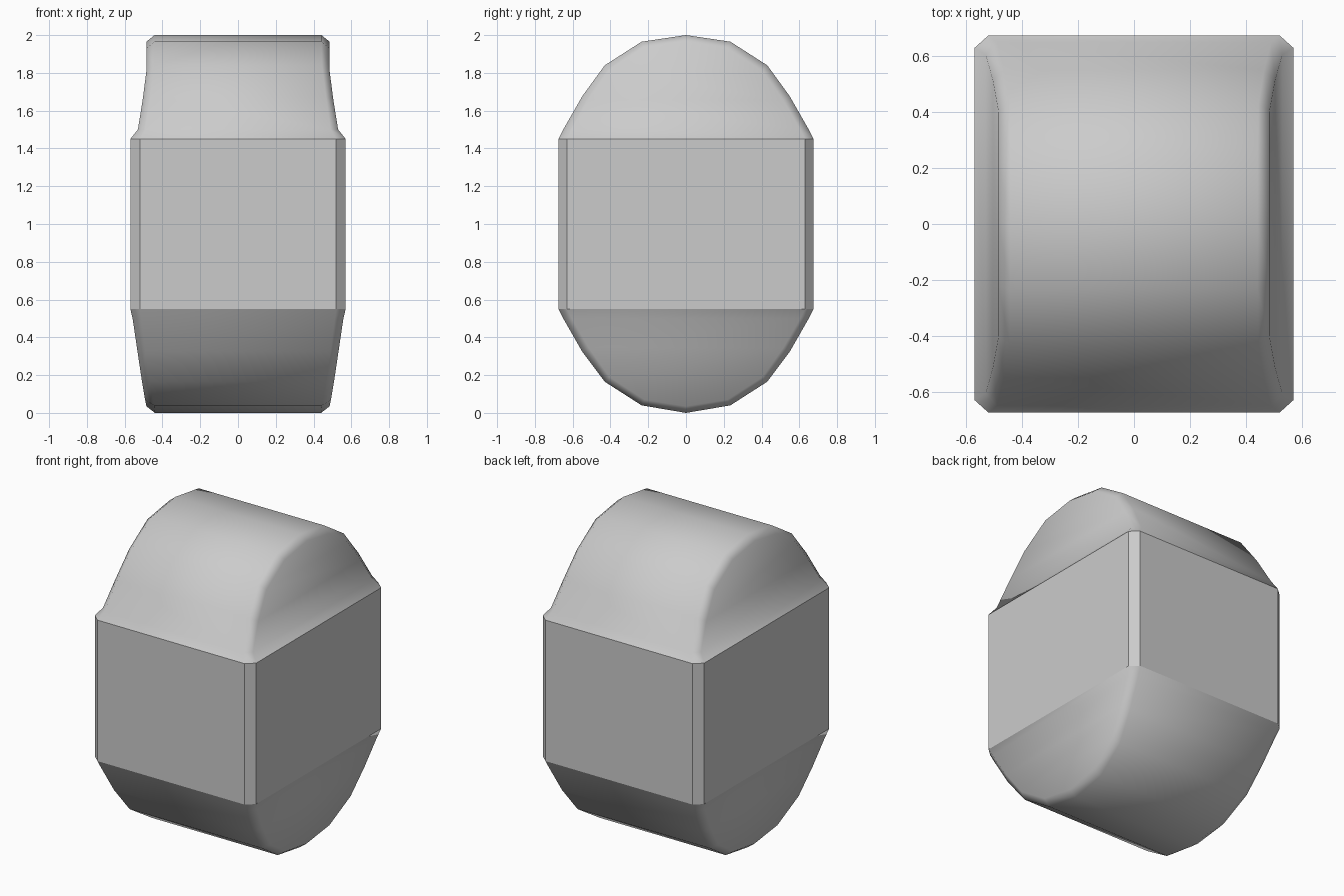
import bpy, bmesh

if "Cube" in bpy.data.objects:
    bpy.data.objects.remove(bpy.data.objects["Cube"])


def finish(bm, name, smooth):
    bmesh.ops.recalc_face_normals(bm, faces=bm.faces)
    me = bpy.data.meshes.new(name)
    bm.to_mesh(me)
    bm.free()
    for p in me.polygons:
        p.use_smooth = smooth
    ob = bpy.data.objects.new(name, me)
    bpy.context.collection.objects.link(ob)
    return ob


def arch(name, rows):
    """Half profile rows: rim (x, y, z) and inset end-cap (x, y, z), edge to crown."""
    bm = bmesh.new()
    full = [(r, 1) for r in rows] + [(r, -1) for r in rows[-2::-1]]
    grid = []
    for ((ox, oy, oz), (ix, iy, iz)), s in full:
        grid.append([bm.verts.new(c) for c in (
            (-ix, s * iy, iz), (-ox, s * oy, oz), (ox, s * oy, oz), (ix, s * iy, iz))])
    # Rounded skin and its chamfered rims
    for a, b in zip(grid, grid[1:]):
        for k in range(3):
            bm.faces.new((a[k], a[k + 1], b[k + 1], b[k]))
    # End caps as horizontal strips
    n = len(grid)
    for k in (0, 3):
        for j in range(n // 2 - 1):
            bm.faces.new((grid[j][k], grid[j + 1][k], grid[n - 2 - j][k], grid[n - 1 - j][k]))
        m = n // 2
        bm.faces.new((grid[m - 1][k], grid[m][k], grid[m + 1][k]))
    return finish(bm, name, True)


# Middle block: rectangular prism with chamfered upright corners
bm = bmesh.new()
corner = [(0.57, 0.63), (0.52, 0.675)]
ring = corner + [(-x, y) for x, y in corner[::-1]]
ring += [(-x, -y) for x, y in ring]
low = [bm.verts.new((x, y, 0.55)) for x, y in ring]
high = [bm.verts.new((x, y, 1.45)) for x, y in ring]
for i in range(8):
    j = (i + 1) % 8
    bm.faces.new((low[i], low[j], high[j], high[i]))
finish(bm, "middle_block", False)

# Rounded top with stepped-in ends
arch("rounded_top", [
    ((0.52, 0.675, 1.45), (0.57, 0.63, 1.45)),
    ((0.49, 0.65, 1.50), (0.53, 0.605, 1.50)),
    ((0.465, 0.55, 1.675), (0.505, 0.515, 1.655)),
    ((0.445, 0.43, 1.84), (0.485, 0.405, 1.81)),
    ((0.442, 0.235, 1.965), (0.485, 0.22, 1.93)),
    ((0.442, 0.0, 2.0), (0.485, 0.0, 1.965)),
])

# Rounded bottom with gently tapering ends
arch("rounded_bottom", [
    ((0.52, 0.675, 0.55), (0.57, 0.63, 0.55)),
    ((0.512, 0.65, 0.50), (0.558, 0.605, 0.50)),
    ((0.49, 0.55, 0.325), (0.535, 0.515, 0.345)),
    ((0.465, 0.43, 0.165), (0.512, 0.405, 0.19)),
    ((0.445, 0.235, 0.04), (0.492, 0.22, 0.07)),
    ((0.44, 0.0, 0.0), (0.485, 0.0, 0.035)),
])
